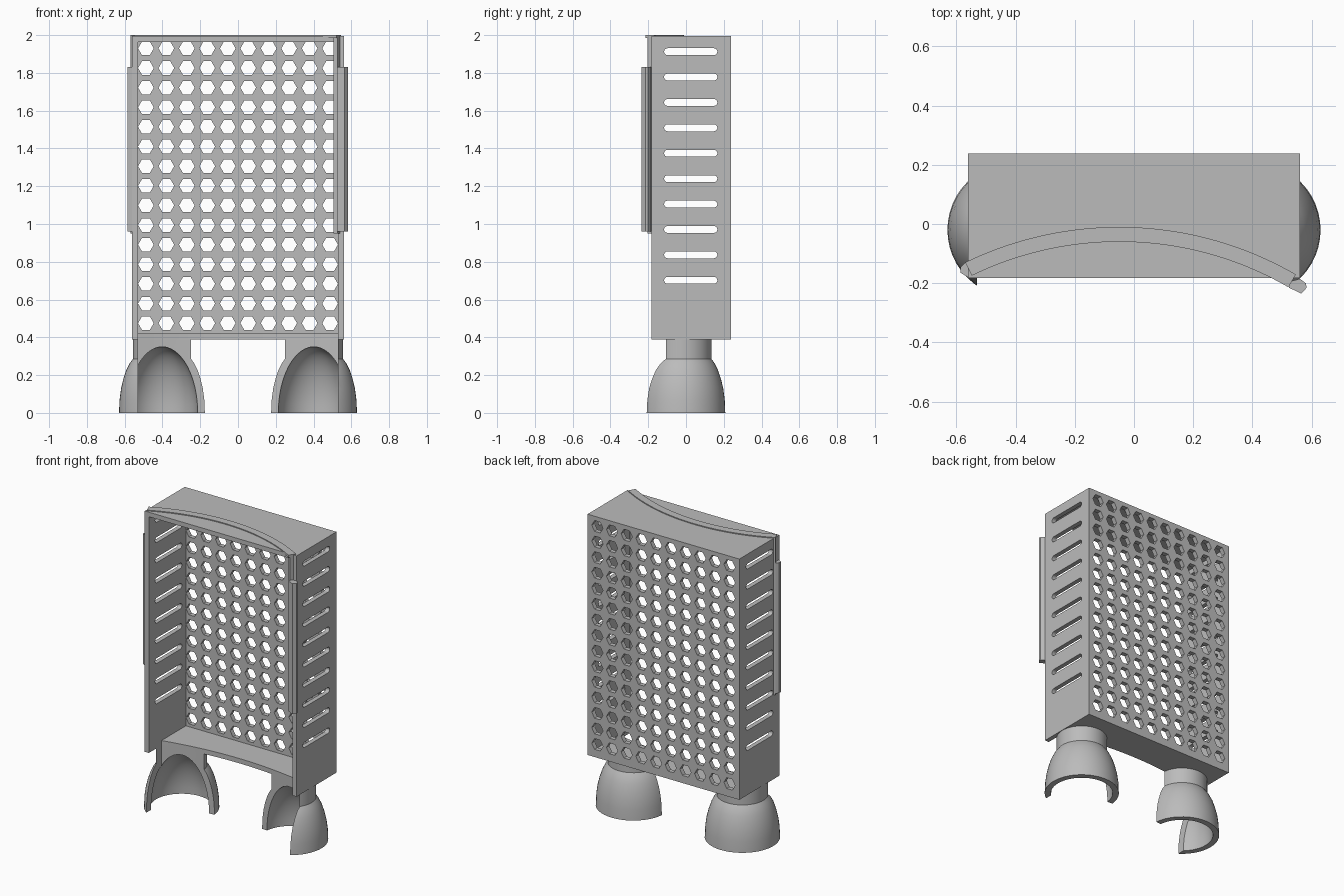
import bpy, bmesh, math
from mathutils import Matrix

if "Cube" in bpy.data.objects:
    bpy.data.objects.remove(bpy.data.objects["Cube"])

grey = bpy.data.materials.new("plain grey")
grey.diffuse_color = (0.5, 0.5, 0.5, 1)
grey.use_nodes = True
grey.node_tree.nodes["Principled BSDF"].inputs["Base Color"].default_value = grey.diffuse_color


def make_object(name, bm):
    bmesh.ops.recalc_face_normals(bm, faces=bm.faces)
    me = bpy.data.meshes.new(name)
    bm.to_mesh(me)
    bm.free()
    me.materials.append(grey)
    ob = bpy.data.objects.new(name, me)
    bpy.context.collection.objects.link(ob)
    return ob


def add_prism(bm, pts, lo, hi, axis="z"):
    """Extrude a 2D outline along an axis from lo to hi."""
    place = {"x": lambda a, b, c: (c, a, b),
             "y": lambda a, b, c: (a, c, b),
             "z": lambda a, b, c: (a, b, c)}[axis]
    low = [bm.verts.new(place(a, b, lo)) for a, b in pts]
    top = [bm.verts.new(place(a, b, hi)) for a, b in pts]
    bm.faces.new(low)
    bm.faces.new(top)
    n = len(pts)
    for i in range(n):
        j = (i + 1) % n
        bm.faces.new((low[i], low[j], top[j], top[i]))


def prism(name, pts, lo, hi, axis="z"):
    bm = bmesh.new()
    add_prism(bm, pts, lo, hi, axis)
    return make_object(name, bm)


def box(name, x0, x1, y0, y1, z0, z1):
    return prism(name, [(x0, y0), (x1, y0), (x1, y1), (x0, y1)], z0, z1)


def cut(ob, cutter):
    mod = ob.modifiers.new("cut", "BOOLEAN")
    mod.operation = "DIFFERENCE"
    mod.solver = "EXACT"
    mod.object = cutter
    cutter.hide_render = True
    dg = bpy.context.evaluated_depsgraph_get()
    me = bpy.data.meshes.new_from_object(ob.evaluated_get(dg))
    ob.modifiers.clear()
    ob.data = me


def ring(r0, r1, a0, a1, n):
    """Outline of a ring sector around the trim centre, angle from +y."""
    ang = [a0 + (a1 - a0) * i / n for i in range(n + 1)]
    p = [(-0.05 + r0 * math.sin(a), -1.2 + r0 * math.cos(a)) for a in ang]
    return p + [(-0.05 + r1 * math.sin(a), -1.2 + r1 * math.cos(a)) for a in reversed(ang)]


W, IN, FRONT, BACK, BOTTOM, TOP = 0.56, 0.53, -0.183, 0.238, 0.388, 1.994

# Back panel with a grid of hexagonal holes
back = box("back_panel", -W, W, BACK - 0.03, BACK, BOTTOM, TOP)
bm = bmesh.new()
for c in range(10):
    for r in range(15):
        cx, cz = -0.4875 + c * 0.10833, 0.475 + r * 0.1039
        add_prism(bm, [(cx + 0.0415 * math.cos(k * math.pi / 3),
                        cz + 0.0415 * math.sin(k * math.pi / 3)) for k in range(6)],
                  0.1, 0.4, "y")
hex_cutter = make_object("hex_cutter", bm)
cut(back, hex_cutter)
bpy.data.objects.remove(hex_cutter)

# Side walls with rounded slots
bm = bmesh.new()
for i in range(10):
    z = 0.702 + i * 0.1345
    pts = []
    for yc, start in ((0.148, -0.5), (-0.098, 0.5)):
        for k in range(9):
            a = math.pi * (start + k / 8)
            pts.append((yc + 0.018 * math.cos(a), z + 0.018 * math.sin(a)))
    add_prism(bm, pts, -1, 1, "x")
slot_cutter = make_object("slot_cutter", bm)
for side, s in (("left", -1), ("right", 1)):
    x0, x1 = sorted((s * IN, s * W))
    wall = box(side + "_wall", x0, x1, FRONT, BACK - 0.03, BOTTOM, TOP)
    cut(wall, slot_cutter)
bpy.data.objects.remove(slot_cutter)

# Top plate and floor with a hollowed front edge
box("top_plate", -IN, IN, FRONT, BACK - 0.03, TOP - 0.03, TOP)
arc = [(IN * t / 12, 0.01 - 0.06 * (t / 12) ** 2) for t in range(-12, 13)]
prism("floor", arc + [(IN, BACK - 0.03), (-IN, BACK - 0.03)], BOTTOM, 0.42)

# Curved trim on the top, with end posts and grip rails
prism("curved_trim", ring(1.14, 1.19, -0.452, 0.525, 40), TOP - 0.01, 2.0)
prism("left_post", ring(1.14, 1.19, -0.452, -0.438, 1), 0.95, 2.0)
prism("right_post", ring(1.15, 1.19, 0.505, 0.525, 1), 0.95, 2.0)
prism("left_rail", [(-0.56, -0.18), (-0.585, -0.165), (-0.585, -0.145), (-0.57, -0.13),
                    (-0.56, -0.13)], 0.96, 1.83)
prism("right_rail", [(0.523, -0.195), (0.523, -0.215), (0.565, -0.235), (0.583, -0.215),
                     (0.58, -0.2), (0.56, -0.185)], 0.96, 1.83)

# Legs: hollow turned domes with a neck, opened at the front
profile = [(0, 0.392), (0.155, 0.392), (0.155, 0.285), (0.172, 0.262), (0.19, 0.225),
           (0.205, 0.18), (0.217, 0.13), (0.225, 0.07), (0.228, 0)]
profile += [(0.19 * math.cos(k * math.pi / 24), 0.35 * math.sin(k * math.pi / 24))
            for k in range(12)] + [(0, 0.35)]
front_cutter = prism("front_cutter", arc + [(IN, -0.6), (-IN, -0.6)], -0.1, 0.6)
for side, s in (("left", -1), ("right", 1)):
    bm = bmesh.new()
    vs = [bm.verts.new((r, 0, z)) for r, z in profile]
    edges = [bm.edges.new(p) for p in zip(vs, vs[1:])]
    bmesh.ops.spin(bm, geom=vs + edges, cent=(0, 0, 0), axis=(0, 0, 1),
                   angle=2 * math.pi, steps=48)
    bmesh.ops.remove_doubles(bm, verts=bm.verts, dist=1e-4)
    bmesh.ops.transform(bm, matrix=Matrix.Translation((s * 0.402, -0.02, 0)), verts=bm.verts)
    leg = make_object(side + "_leg", bm)
    cut(leg, front_cutter)
    bpy.ops.object.select_all(action="DESELECT")
    leg.select_set(True)
    bpy.context.view_layer.objects.active = leg
    bpy.ops.object.shade_smooth_by_angle(angle=math.radians(30))
bpy.data.objects.remove(front_cutter)
